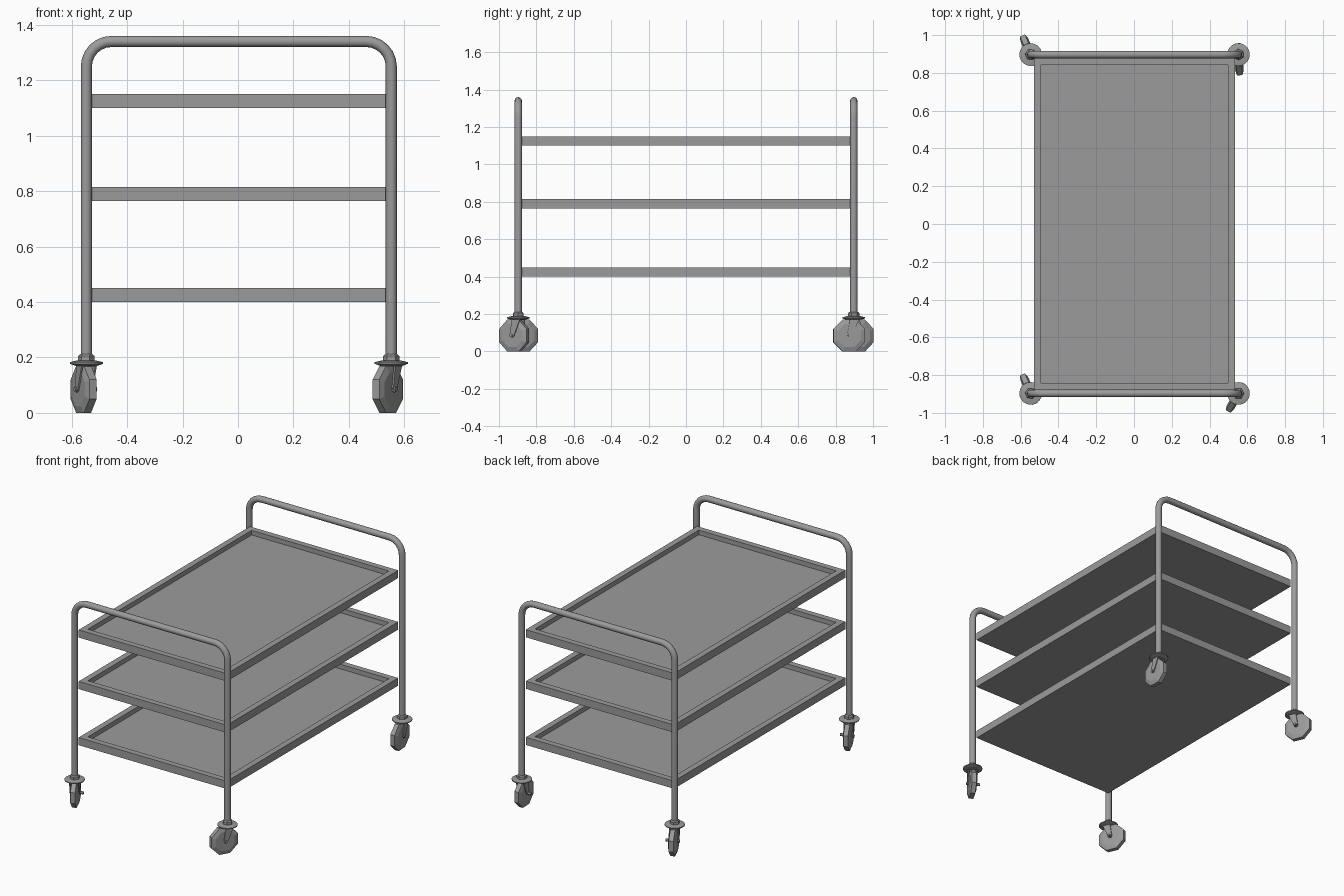
import bpy, bmesh, math
from mathutils import Matrix, Vector

old = bpy.data.objects.get("Cube")
if old:
    bpy.data.objects.remove(old, do_unlink=True)

steel = bpy.data.materials.new("grey_steel")
steel.use_nodes = True
GREY = (0.33, 0.33, 0.33, 1)
steel.diffuse_color = GREY
steel.node_tree.nodes["Principled BSDF"].inputs["Base Color"].default_value = GREY

CX, POST_X, POST_Y = 0.003, 0.55, 0.897
TUBE_R = 0.02


def finish(name, bm, matrix=Matrix(), smooth=False):
    bmesh.ops.recalc_face_normals(bm, faces=bm.faces)
    mesh = bpy.data.meshes.new(name)
    bm.to_mesh(mesh)
    bm.free()
    ob = bpy.data.objects.new(name, mesh)
    ob.matrix_world = matrix
    mesh.materials.append(steel)
    bpy.context.collection.objects.link(ob)
    if smooth:
        smooth_object(ob)
    return ob


def smooth_object(ob):
    bpy.ops.object.select_all(action='DESELECT')
    ob.select_set(True)
    bpy.context.view_layer.objects.active = ob
    bpy.ops.object.shade_smooth_by_angle(angle=math.radians(40))


def lathe(name, profile, sides, matrix, smooth=False):
    """Closed solid of rings (radius, height) about local z."""
    bm = bmesh.new()
    rings = []
    for r, z in profile:
        angles = [2 * math.pi * (i + 0.5) / sides for i in range(sides)]
        rings.append([bm.verts.new((r * math.cos(a), r * math.sin(a), z)) for a in angles])
    for a, b in zip(rings, rings[1:]):
        for i in range(sides):
            j = (i + 1) % sides
            bm.faces.new((a[i], a[j], b[j], b[i]))
    bm.faces.new(rings[0])
    bm.faces.new(rings[-1])
    return finish(name, bm, matrix, smooth)


def plate(name, outline, x0, x1, matrix):
    """Outline in the local yz plane, extruded along x."""
    bm = bmesh.new()
    face = bm.faces.new([bm.verts.new((x0, y, z)) for y, z in outline])
    ext = bmesh.ops.extrude_face_region(bm, geom=[face])
    moved = [v for v in ext["geom"] if isinstance(v, bmesh.types.BMVert)]
    bmesh.ops.translate(bm, verts=moved, vec=(x1 - x0, 0, 0))
    return finish(name, bm, matrix)


# Trays with a flat raised rim
def tray(name, z_top):
    bm = bmesh.new()
    bmesh.ops.create_cube(bm, size=1)
    bmesh.ops.scale(bm, vec=(1.066, 1.76, 0.05), verts=bm.verts)
    top = max(bm.faces, key=lambda f: f.calc_center_median().z)
    bmesh.ops.inset_region(bm, faces=[top], thickness=0.055)
    ext = bmesh.ops.extrude_face_region(bm, geom=[top])
    floor = [v for v in ext["geom"] if isinstance(v, bmesh.types.BMVert)]
    bmesh.ops.translate(bm, verts=floor, vec=(0, 0, -0.03))
    if top.is_valid:
        bmesh.ops.delete(bm, geom=[top], context='FACES_ONLY')
    finish(name, bm, Matrix.Translation((CX, 0, z_top - 0.025)))


for label, z in (("lower", 0.45), ("middle", 0.815), ("upper", 1.15)):
    tray(label + "_tray", z)


# Bent tube frames, one at each end
def frame(name, y):
    top, bend = 1.34, 0.09
    half = [(POST_X, 0.19)]
    for i in range(7):
        a = math.pi / 2 * i / 6
        half.append((POST_X - bend + bend * math.cos(a), top - bend + bend * math.sin(a)))
    path = half + [(-x, z) for x, z in reversed(half)]
    curve = bpy.data.curves.new(name, 'CURVE')
    curve.dimensions = '3D'
    curve.bevel_depth = TUBE_R
    curve.bevel_resolution = 4
    curve.use_fill_caps = True
    spline = curve.splines.new('POLY')
    spline.points.add(len(path) - 1)
    for p, (x, z) in zip(spline.points, path):
        p.co = (x + CX, y, z, 1)
    curve.materials.append(steel)
    ob = bpy.data.objects.new(name, curve)
    bpy.context.collection.objects.link(ob)
    bpy.ops.object.select_all(action='DESELECT')
    ob.select_set(True)
    bpy.context.view_layer.objects.active = ob
    bpy.ops.object.convert(target='MESH')
    smooth_object(bpy.context.view_layer.objects.active)


frame("front_frame", -POST_Y)
frame("back_frame", POST_Y)


# Swivel casters: local +y is the trailing direction of the wheel
def caster(label, x, y, trail):
    turn = math.atan2(-trail[0], trail[1])
    base = Matrix.Translation((x, y, 0)) @ Matrix.Rotation(turn, 4, 'Z')
    lathe(label + "_collar", [(0.03, 0.185), (0.03, 0.205), (0.022, 0.212)], 6, base)
    lathe(label + "_swivel_plate",
          [(0.04, 0.17), (0.06, 0.177), (0.06, 0.183), (0.035, 0.189)], 20, base, True)
    hub = Vector((0, 0.025, 0.085))
    axle = base @ Matrix.Translation(hub) @ Matrix.Rotation(math.pi / 2, 4, 'Y')
    r = 0.085 / math.cos(math.pi / 8)
    lathe(label + "_wheel", [(r * 0.72, -0.022), (r, -0.014), (r, 0.014), (r * 0.72, 0.022)],
          8, axle)
    lathe(label + "_axle", [(0.009, -0.036), (0.009, 0.05)], 6, axle)
    arm = [(-0.028, 0.175), (0.022, 0.175), (0.036, 0.09), (0.025, 0.074), (0.012, 0.08)]
    for side, s in (("left", 1), ("right", -1)):
        plate(label + "_fork_" + side, arm, s * 0.024, s * 0.03, base)
    plate(label + "_fork_top", [(-0.028, 0.168), (0.022, 0.168), (0.022, 0.177), (-0.028, 0.177)],
          -0.03, 0.03, base)


caster("front_right_caster", CX - POST_X, -POST_Y, (-0.4, 0.92))
caster("back_right_caster", CX - POST_X, POST_Y, (-0.4, 0.92))
caster("front_left_caster", CX + POST_X, -POST_Y, (-0.5, -0.86))
caster("back_left_caster", CX + POST_X, POST_Y, (0.06, -1))
